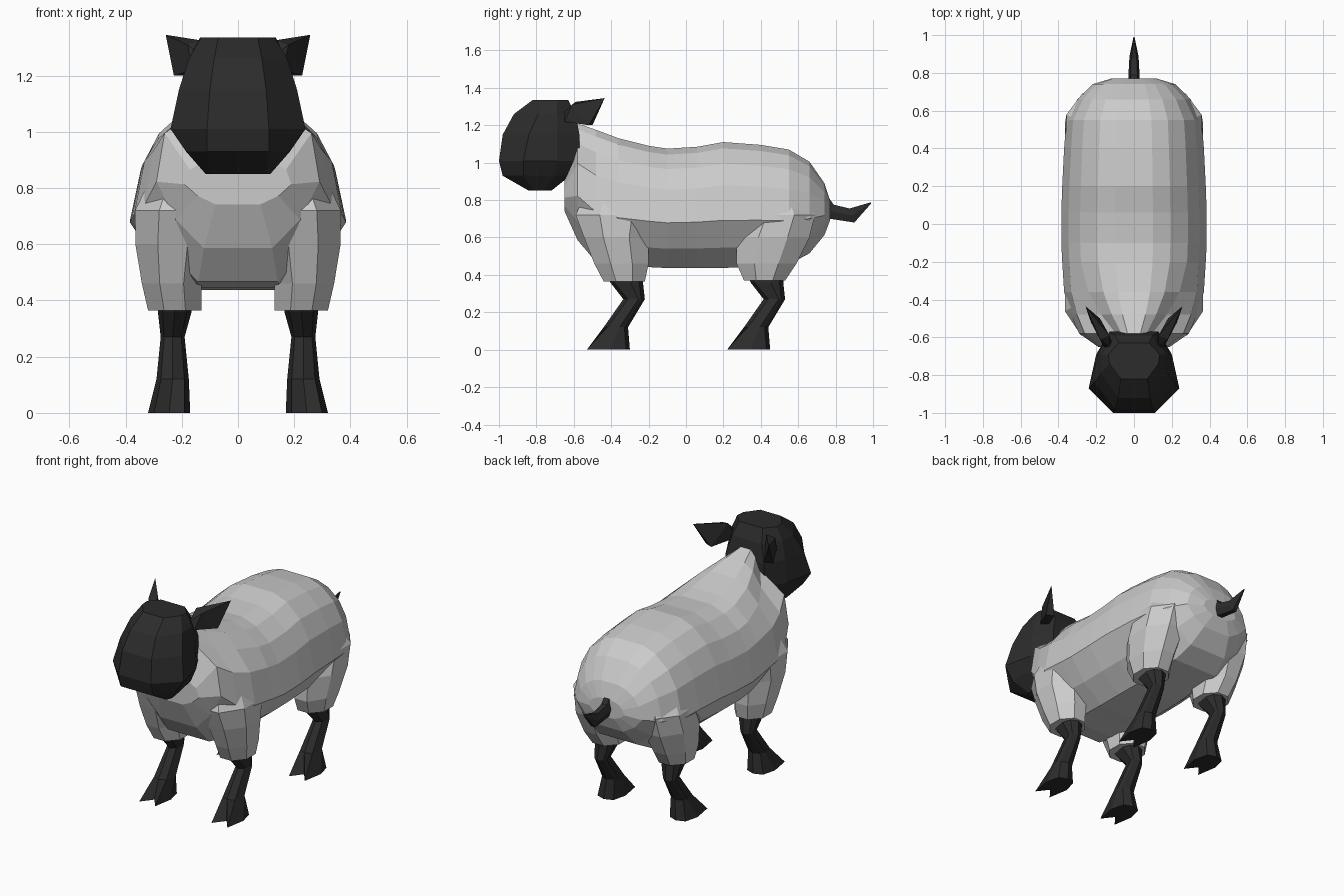
import bpy, bmesh

if "Cube" in bpy.data.objects:
    bpy.data.objects.remove(bpy.data.objects["Cube"])

black = bpy.data.materials.new("dark_hide")
black.diffuse_color = (0.025, 0.025, 0.025, 1)
black.use_nodes = True
black.node_tree.nodes["Principled BSDF"].inputs["Base Color"].default_value = black.diffuse_color


def loft(name, parts, mirror=False, mat=None):
    """Skin each part (a list of equal-sized rings) with closed ends."""
    bm = bmesh.new()
    if mirror:
        parts = parts + [[[(-x, y, z) for x, y, z in r] for r in p] for p in parts]
    for rings in parts:
        rows = [[bm.verts.new(p) for p in r] for r in rings]
        n = len(rows[0])
        for a, b in zip(rows, rows[1:]):
            for i in range(n):
                j = (i + 1) % n
                bm.faces.new((a[i], a[j], b[j], b[i]))
        bm.faces.new(rows[0][::-1])
        bm.faces.new(rows[-1])
    return finish(name, bm, mat)


def finish(name, bm, mat):
    bmesh.ops.recalc_face_normals(bm, faces=bm.faces)
    me = bpy.data.meshes.new(name)
    bm.to_mesh(me)
    bm.free()
    ob = bpy.data.objects.new(name, me)
    bpy.context.collection.objects.link(ob)
    if mat:
        me.materials.append(mat)
    return ob


def symmetric(half):
    return half + [(-x, y, z) for x, y, z in reversed(half)]


# Woolly body: one cross-section scaled along y (y, bottom, top, half width, top taper)
SECTION = [(.26, 1), (.5, .95), (.74, .83), (.9, .66), (1, .385), (.76, .17), (.42, .01)]
STATIONS = [(-.65, .74, .93, .19, .8), (-.58, .58, 1.21, .29, .45), (-.48, .46, 1.175, .335, .7),
            (-.36, .44, 1.13, .37, .88), (-.2, .435, 1.09, .38, 1), (-.1, .43, 1.075, .385, 1),
            (.06, .43, 1.085, .385, 1), (.2, .43, 1.11, .38, 1),
            (.4, .44, 1.095, .37, 1), (.55, .45, 1.07, .358, 1), (.66, .51, 1.005, .3, 1),
            (.74, .61, .89, .22, 1), (.77, .69, .8, .12, 1)]
rings = []
for y, zb, zt, hw, taper in STATIONS:
    rings.append(symmetric([(fx * hw * (taper if i < 3 else 1), y, zb + fz * (zt - zb))
                            for i, (fx, fz) in enumerate(SECTION)]))
body = loft("wool_body", [rings])


# Woolly upper legs, joined to the body (z, inner x, outer x, front y, back y)
def octagon(z, x0, x1, y0, y1):
    cx, cy = (x1 - x0) * .3, (y1 - y0) * .3
    return [(x0 + cx, y0, z), (x1 - cx, y0, z), (x1, y0 + cy, z), (x1, y1 - cy, z),
            (x1 - cx, y1, z), (x0 + cx, y1, z), (x0, y1 - cy, z), (x0, y0 + cy, z)]


front = [(.365, .13, .32, -.44, -.22), (.46, .13, .342, -.49, -.2), (.6, .1, .365, -.545, -.2),
         (.72, .08, .366, -.59, -.16), (.88, .08, .29, -.52, -.2)]
rear = [(.37, .13, .32, .31, .53), (.46, .13, .342, .27, .59), (.6, .1, .364, .27, .66),
        (.72, .08, .358, .32, .69), (.88, .08, .27, .36, .6)]
upper = loft("upper_leg_wool", [[octagon(*r) for r in leg] for leg in (front, rear)], True)
upper.hide_render = True
upper.hide_viewport = True
union = body.modifiers.new("join_legs", 'BOOLEAN')
union.operation = 'UNION'
union.solver = 'EXACT'
union.object = upper

# Lower legs with cloven hooves (z, x0, x1, front y, back y, centre front y)
LEG = [(.44, .165, .285, -.41, -.25, -.43), (.36, .165, .285, -.385, -.25, -.405),
       (.27, .19, .275, -.31, -.24, -.335), (.12, .175, .29, -.42, -.33, -.44),
       (0, .17, .32, -.53, -.32, -.46)]


def leg_rings(dy):
    out = []
    for z, x0, x1, yf, yb, yc in LEG:
        xm, ym = (x0 + x1) / 2, (yf + yb) / 2 + .02
        w = (x1 - x0) * .14
        pts = [(x0 + w, yf, z), (xm, yc, z), (x1 - w, yf, z), (x1, ym, z),
               (x1 - w, yb, z), (xm, yb + .02, z), (x0 + w, yb, z), (x0, ym, z)]
        out.append([(x, y + dy, zz) for x, y, zz in pts])
    return out


for name, dy in (("front_legs", 0), ("rear_legs", .75)):
    loft(name, [leg_rings(dy)], True, black)

# Head: (z, front y, front hw, cheek y, cheek hw, rear cheek y, rear hw, back y, back hw)
HEAD = [(1.335, -.82, .07, -.74, .13, -.69, .135, -.63, .08),
        (1.26, -.92, .085, -.79, .175, -.69, .17, -.59, .1),
        (1.15, -.98, .1, -.84, .21, -.69, .19, -.57, .13),
        (1.01, -1, .11, -.87, .24, -.69, .2, -.57, .13),
        (.93, -.98, .11, -.87, .185, -.7, .17, -.62, .11),
        (.85, -.84, .1, -.81, .115, -.76, .11, -.72, .08)]
loft("head", [[symmetric([(r[i + 1], r[i], r[0]) for i in (1, 3, 5, 7)]) for r in HEAD]], mat=black)

# Ears: pointed hulls swept back
EAR = [(.11, -.65, 1.22), (.16, -.65, 1.22), (.13, -.65, 1.27), (.13, -.59, 1.325),
       (.18, -.61, 1.31), (.18, -.5, 1.2), (.228, -.52, 1.2), (.257, -.435, 1.345)]
for name, s in (("ear_right", 1), ("ear_left", -1)):
    bm = bmesh.new()
    for x, y, z in EAR:
        bm.verts.new((s * x, y, z))
    bmesh.ops.convex_hull(bm, input=bm.verts[:])
    finish(name, bm, black)

# Tail: (top y, top z, bottom y, bottom z, half width)
TAIL = [(.73, .86, .73, .71, .03), (.79, .775, .77, .7, .03),
        (.875, .755, .9, .68, .024), (.988, .788, .99, .782, .003)]
loft("tail", [[symmetric([(w * .6, ty, tz), (w, (ty + by) / 2, (tz + bz) / 2), (w * .6, by, bz)])
               for ty, tz, by, bz, w in TAIL]], mat=black)
